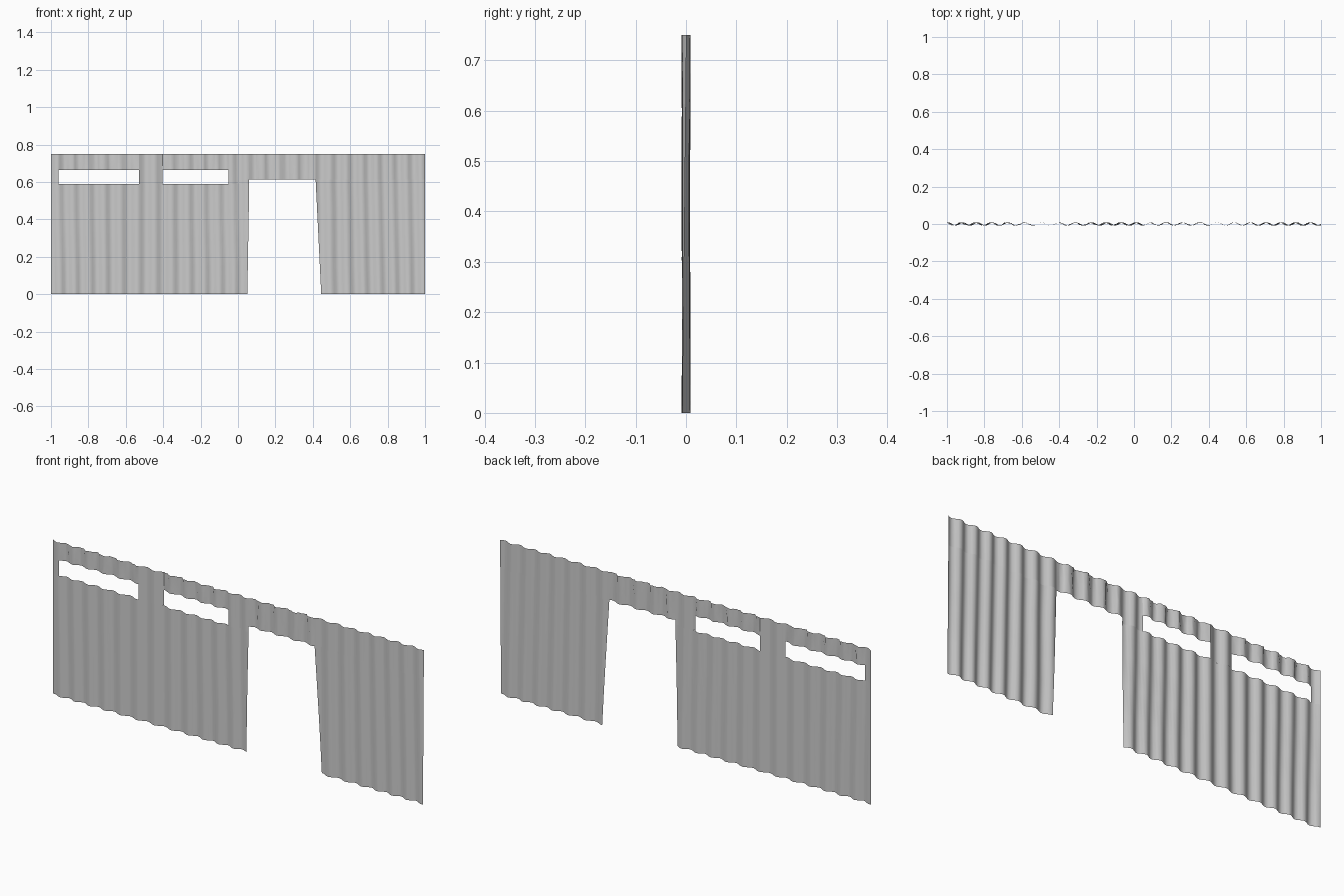
import bpy, bmesh, math

if "Cube" in bpy.data.objects:
    bpy.data.objects.remove(bpy.data.objects["Cube"])

H = 0.75          # wall height
AMP = 0.0085      # corrugation depth


def ripple(x, phase):
    # slightly irregular corrugation across the width
    return AMP * math.sin(2 * math.pi * x / 0.085 + phase + 0.9 * math.sin(7 * x + phase))


def depth(x, z):
    # the ripples drift between the foot and the head of the sheet
    t = z / H
    return (1 - t) * ripple(x, 0.0) + t * ripple(x, 0.7)


def sheet(name, bottom, top, z0, z1, crumple=0.0):
    """Corrugated panel between bottom (x0, x1) at z0 and top (x0, x1) at z1."""
    n = max(4, round((top[1] - top[0]) / 0.0125))
    rows = 4 if z1 - z0 > 0.3 else 2
    bm = bmesh.new()
    grid = []
    for j in range(rows + 1):
        t = j / rows
        z = z0 + (z1 - z0) * t
        a = bottom[0] + (top[0] - bottom[0]) * t
        b = bottom[1] + (top[1] - bottom[1]) * t
        row = []
        for i in range(n + 1):
            x = a + (b - a) * i / n
            y = depth(x, z)
            if 0 < i < n and j > 0 and crumple:
                y += crumple * math.sin(i * 2.3 + j * 1.7)
            row.append(bm.verts.new((x, max(-0.009, min(0.009, y)), z)))
        grid.append(row)
    for j in range(rows):
        for i in range(n):
            bm.faces.new((grid[j][i], grid[j][i + 1], grid[j + 1][i + 1], grid[j + 1][i]))
    me = bpy.data.meshes.new(name)
    bm.to_mesh(me)
    bm.free()
    me.shade_smooth()
    ob = bpy.data.objects.new(name, me)
    bpy.context.collection.objects.link(ob)
    return ob


WIN0, WIN1, DOOR = 0.588, 0.663, 0.613

# lower wall left of the door
sheet("left_wall", (-1, 0.05), (-1, 0.06), 0, WIN0)

# posts around the two window slots
for name, a, b in (("left_post", -1, -0.96), ("middle_post", -0.53, -0.405),
                   ("door_post", -0.05, 0.06)):
    sheet(name, (a, b), (a, b), WIN0, H)

# strips above the window slots and the doorway
sheet("left_window_header", (-0.96, -0.53), (-0.96, -0.53), WIN1, H, 0.004)
sheet("right_window_header", (-0.405, -0.05), (-0.405, -0.05), WIN1, H, 0.004)
sheet("door_header", (0.06, 0.415), (0.06, 0.415), DOOR, H, 0.004)

# wall right of the door, with a sloping door edge
sheet("right_wall", (0.445, 1), (0.415, 1), 0, DOOR)
sheet("right_wall_top", (0.415, 1), (0.415, 1), DOOR, H)
